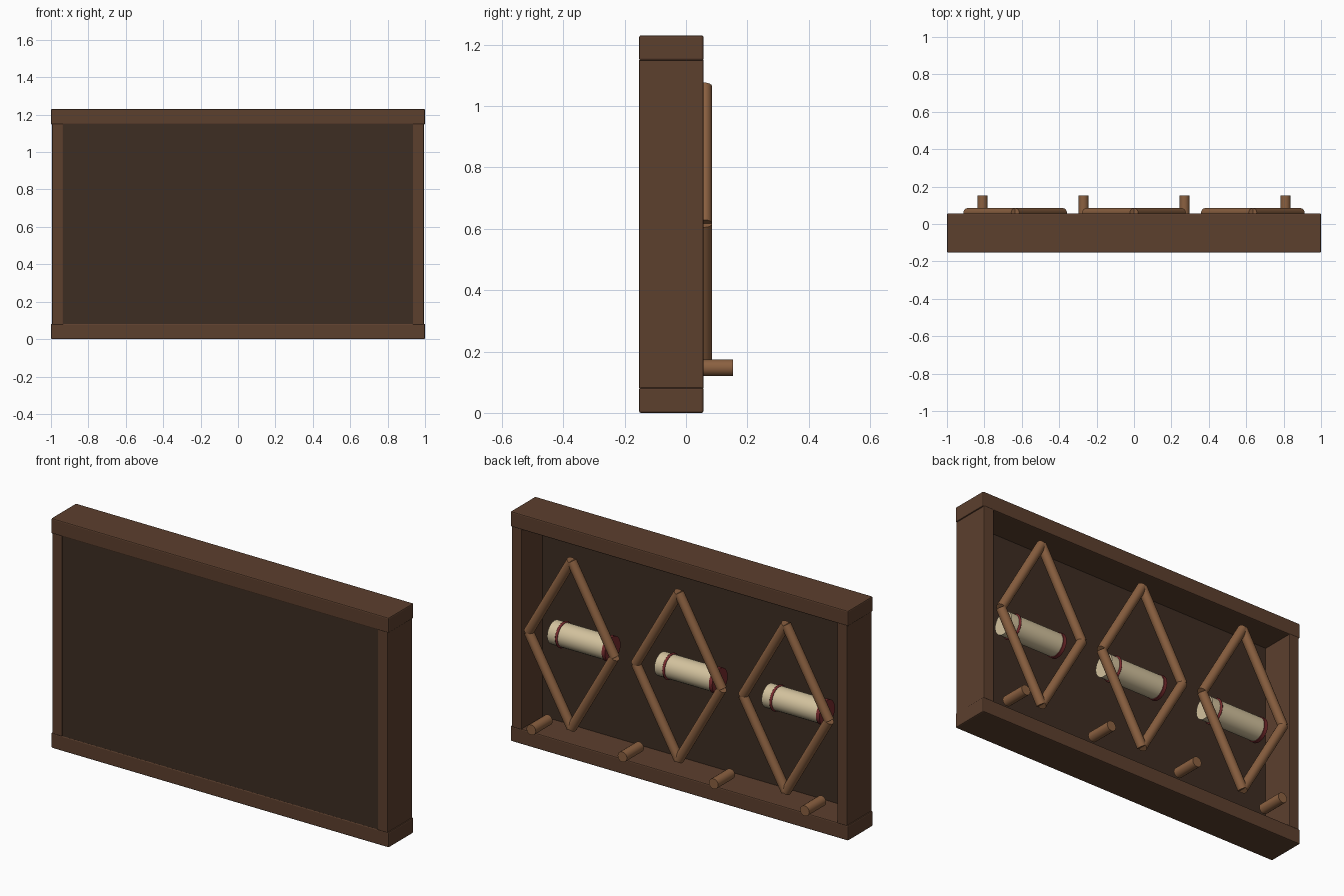
import bpy, math
from mathutils import Vector

if "Cube" in bpy.data.objects:
    bpy.data.objects.remove(bpy.data.objects["Cube"])


def material(name, rgb):
    m = bpy.data.materials.new(name)
    m.diffuse_color = (*rgb, 1)
    m.use_nodes = True
    m.node_tree.nodes["Principled BSDF"].inputs["Base Color"].default_value = m.diffuse_color
    return m


FRAME = material("dark wood", (0.107, 0.050, 0.027))
PANEL = material("back panel wood", (0.047, 0.026, 0.016))
BAR = material("light wood", (0.258, 0.118, 0.052))
PAPER = material("parchment", (0.65, 0.54, 0.34))
RED = material("red ribbon", (0.19, 0.025, 0.028))


def box(name, x, y, z, mat, bevel=0.0):
    """Box from (min, max) ranges."""
    bpy.ops.mesh.primitive_cube_add(size=1, location=[sum(r) / 2 for r in (x, y, z)])
    o = bpy.context.object
    o.name = name
    o.scale = [r[1] - r[0] for r in (x, y, z)]
    bpy.ops.object.transform_apply(location=False, rotation=False, scale=True)
    o.data.materials.append(mat)
    if bevel:
        b = o.modifiers.new("bevel", 'BEVEL')
        b.width = bevel
        b.segments = 2
    return o


def rod(name, a, b, r, mat, sides=16):
    """Cylinder between two points."""
    a, b = Vector(a), Vector(b)
    d = b - a
    bpy.ops.mesh.primitive_cylinder_add(vertices=sides, radius=r, depth=d.length,
                                        location=(a + b) / 2,
                                        rotation=d.to_track_quat('Z', 'Y').to_euler())
    o = bpy.context.object
    o.name = name
    o.data.materials.append(mat)
    bpy.ops.object.shade_smooth_by_angle(angle=math.radians(40))
    return o


# frame boards
Y = (-0.153, 0.057)
box("bottom_board", (-1, 1), Y, (0, 0.082), FRAME, 0.006)
box("top_board", (-1, 1), Y, (1.148, 1.23), FRAME, 0.006)
for side, x in (("left", (-0.994, -0.934)), ("right", (0.934, 0.994))):
    box(side + "_board", x, Y, (0.078, 1.152), FRAME, 0.004)

# panel closing the front
box("panel", (-0.94, 0.94), (-0.151, -0.122), (0.076, 1.154), PANEL)

# diamond lattices, each holding a tied scroll
CZ, HX, HZ, BY = 0.617, 0.255, 0.447, 0.06
for i, cx in enumerate((-0.635, 0, 0.635)):
    for sx in (-1, 1):
        for sz in (-1, 1):
            rod(f"diamond_bar_{i}", (cx + sx * HX, BY, CZ), (cx, BY, CZ + sz * HZ), 0.025, BAR)
    sy, sz = -0.03, 0.605
    rod(f"scroll_{i}", (cx - 0.165, sy, sz), (cx + 0.165, sy, sz), 0.062, PAPER, 24)
    rod(f"scroll_end_cap_{i}", (cx - 0.18, sy, sz), (cx - 0.16, sy, sz), 0.066, RED, 24)
    bpy.ops.mesh.primitive_torus_add(major_segments=24, minor_segments=8,
                                     major_radius=0.062, minor_radius=0.007,
                                     location=(cx + 0.11, sy, sz),
                                     rotation=(0, math.pi / 2, 0))
    ring = bpy.context.object
    ring.name = f"scroll_ribbon_{i}"
    ring.data.materials.append(RED)
    bpy.ops.object.shade_smooth_by_angle(angle=math.radians(60))

# hanging pegs
for i in range(4):
    x = -0.81 + 0.54 * i
    rod(f"peg_{i}", (x, 0.01, 0.147), (x, 0.153, 0.147), 0.0275, BAR, 16)
